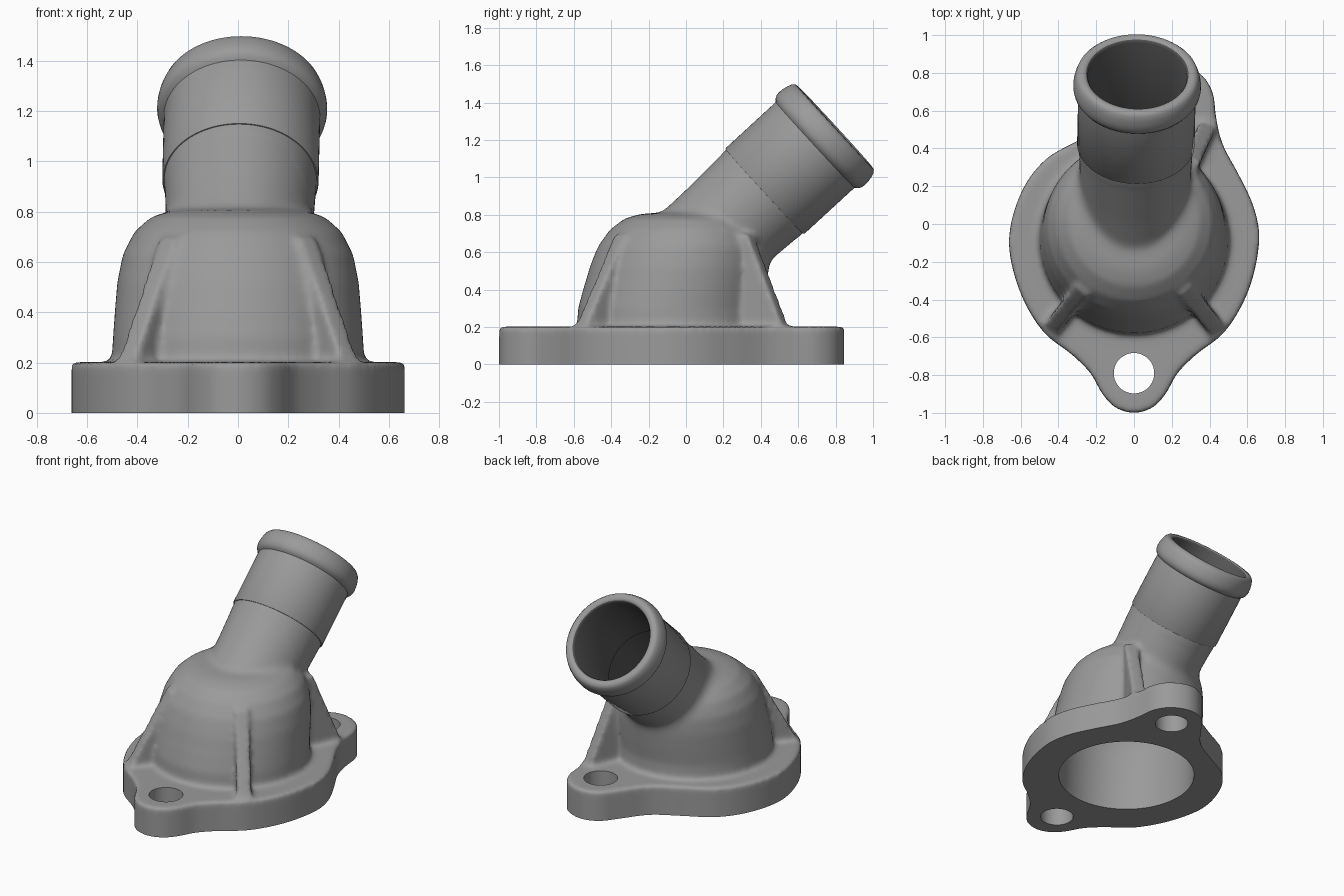
import bpy, bmesh, math
from mathutils import Matrix, Vector

if "Cube" in bpy.data.objects:
    bpy.data.objects.remove(bpy.data.objects["Cube"])


def paint(name, value):
    mat = bpy.data.materials.new(name)
    mat.diffuse_color = (value, value, value, 1)
    mat.use_nodes = True
    mat.node_tree.nodes["Principled BSDF"].inputs["Base Color"].default_value = mat.diffuse_color
    return mat


metal = paint("cast grey", 0.325)
dark = paint("dark bore grey", 0.09)

BODY_Y = -0.08
PIPE_END = Vector((0.018, 0.795, 1.27))
PIPE_DIR = (PIPE_END - Vector((0, -0.015, 0.525))).normalized()
PIPE = Matrix.Translation(PIPE_END) @ PIPE_DIR.to_track_quat('Z', 'Y').to_matrix().to_4x4()


def along_pipe(co):
    """Height along the pipe axis and distance from it."""
    p = PIPE.inverted() @ co
    return p.z, math.hypot(p.x, p.y)


def make(name, bm):
    bmesh.ops.recalc_face_normals(bm, faces=bm.faces[:])
    mesh = bpy.data.meshes.new(name)
    bm.to_mesh(mesh)
    bm.free()
    obj = bpy.data.objects.new(name, mesh)
    bpy.context.collection.objects.link(obj)
    return obj


def lathe(name, profile, matrix, ring=False, n=96):
    """Turn (radius, height) points; cap the ends, or join them into a ring."""
    bm = bmesh.new()
    rows = [[bm.verts.new(matrix @ Vector((r * math.cos(2 * math.pi * i / n),
                                           r * math.sin(2 * math.pi * i / n), z)))
             for i in range(n)] for r, z in profile]
    pairs = list(zip(rows, rows[1:]))
    if ring:
        pairs.append((rows[-1], rows[0]))
    else:
        bm.faces.new(rows[0])
        bm.faces.new(rows[-1])
    for a, b in pairs:
        for i in range(n):
            j = (i + 1) % n
            bm.faces.new((a[i], a[j], b[j], b[i]))
    return make(name, bm)


def prism(name, base, offset):
    """Sweep a flat outline along an offset."""
    bm = bmesh.new()
    a = [bm.verts.new(p) for p in base]
    b = [bm.verts.new(Vector(p) + offset) for p in base]
    bm.faces.new(a)
    bm.faces.new(b)
    for i in range(len(a)):
        j = (i + 1) % len(a)
        bm.faces.new((a[i], a[j], b[j], b[i]))
    return make(name, bm)


def modify(obj, kind, **settings):
    """Add a modifier and bake it into the mesh."""
    mod = obj.modifiers.new(kind, kind)
    for key, value in settings.items():
        setattr(mod, key, value)
    bpy.context.view_layer.update()
    dg = bpy.context.evaluated_depsgraph_get()
    mesh = bpy.data.meshes.new_from_object(obj.evaluated_get(dg))
    obj.modifiers.clear()
    obj.data = mesh


def combine(obj, other, operation):
    modify(obj, 'BOOLEAN', object=other, operation=operation, solver='EXACT')
    bpy.data.objects.remove(other)


def lean(obj):
    """Lean the upper dome backwards."""
    for v in obj.data.vertices:
        v.co.y += 0.2 * max(0, v.co.z - 0.3)


def rib(top, tip):
    """Tapered web from the dome shoulder down to the flange."""
    top, tip = Vector((*top, 0)), Vector((*tip, 0))
    out = (tip - top).normalized()
    side = Vector((-out.y, out.x, 0)) * 0.046
    inner = top - out * 0.14
    up = Vector((0, 0, 1))
    base = [inner + up * 0.1, tip + up * 0.1, tip + up * 0.21, top + up * 0.7, inner + up * 0.7]
    return prism("rib", [p - side for p in base], side * 2)


# Dome, lower pipe and ribs
body_frame = Matrix.Translation((0, BODY_Y, 0))
housing = lathe("housing", [(0.503, 0.08), (0.503, 0.2), (0.497, 0.3),
                            (0.49, 0.4), (0.48, 0.52), (0.458, 0.63), (0.412, 0.72),
                            (0.345, 0.78), (0.26, 0.807), (0.1, 0.812)], body_frame)
lean(housing)
combine(housing, lathe("pipe", [(0.29, -1.1), (0.292, -0.8), (0.304, -0.5), (0.304, -0.38)], PIPE),
        'UNION')
for top, tip in (((0.278, -0.355), (0.445, -0.565)),
                 ((-0.278, -0.355), (-0.445, -0.565)),
                 ((0.31, 0.345), (0.395, 0.53))):
    combine(housing, rib(top, tip), 'UNION')

# Flange with two bolt lugs, drawn as a smooth closed outline
pts = [(0, -1.0), (0.1, -0.97), (0.17, -0.895), (0.23, -0.79), (0.33, -0.69), (0.485, -0.565),
       (0.607, -0.35), (0.662, -0.1), (0.637, 0.08), (0.56, 0.25), (0.47, 0.42), (0.435, 0.56),
       (0.415, 0.7), (0.345, 0.80), (0.22, 0.847), (0.1, 0.81), (0.01, 0.7), (-0.11, 0.55),
       (-0.28, 0.45), (-0.47, 0.34), (-0.6, 0.16), (-0.662, -0.09), (-0.607, -0.35),
       (-0.485, -0.565), (-0.33, -0.69), (-0.23, -0.79), (-0.17, -0.895), (-0.1, -0.97)]
outline = []
for i in range(len(pts)):
    p0, p1, p2, p3 = (Vector((*pts[(i + k) % len(pts)], -0.06)) for k in (-1, 0, 1, 2))
    for k in range(5):
        t = k / 5
        outline.append(0.5 * (2 * p1 + (p2 - p0) * t + (2 * p0 - 5 * p1 + 4 * p2 - p3) * t * t
                              + (3 * p1 - p0 - 3 * p2 + p3) * t ** 3))
combine(housing, prism("flange", outline, Vector((0, 0, 0.262))), 'UNION')

# Blend everything like a casting, with a larger fillet where the pipe meets the dome
modify(housing, 'REMESH', mode='VOXEL', voxel_size=0.015)
modify(housing, 'SMOOTH', factor=0.5, iterations=10)
group = housing.vertex_groups.new(name="pipe_fillet")
for v in housing.data.vertices:
    s, r = along_pipe(v.co)
    near_rib = v.co.x > 0.22 and v.co.y > 0.2
    if v.co.z > 0.42 and s < -0.55 and not near_rib:
        weight = 1 - abs(r - 0.31) / 0.12
        if weight > 0:
            group.add([v.index], weight, 'REPLACE')
modify(housing, 'SMOOTH', factor=0.5, iterations=40, vertex_group="pipe_fillet")
housing.vertex_groups.clear()

# Hollow core: dome cavity, pipe bore, bolt holes and the flat underside
core = lathe("core", [(0.445, -0.05), (0.445, 0.4), (0.435, 0.5), (0.41, 0.6), (0.36, 0.69),
                      (0.27, 0.745), (0.1, 0.76)], body_frame)
lean(core)
combine(core, lathe("bore", [(0.27, -0.95), (0.27, 0.1)], PIPE), 'UNION')
for x, y in ((0, -0.79), (0.21, 0.635)):
    hole = lathe("bolt_hole", [(0.107, -0.05), (0.107, 0.3)], Matrix.Translation((x, y, 0)), n=48)
    combine(core, hole, 'UNION')
corners = [(-1.2, -1.2, -0.2), (1.2, -1.2, -0.2), (1.2, 1.2, -0.2), (-1.2, 1.2, -0.2)]
combine(core, prism("underside", corners, Vector((0, 0, 0.2))), 'UNION')
combine(housing, core, 'DIFFERENCE')

# Hose spout with a rounded retaining bead
spout = lathe("hose_spout", [(0.262, -0.51), (0.307, -0.51), (0.311, -0.505), (0.311, -0.142),
                             (0.324, -0.132), (0.334, -0.116), (0.338, -0.095), (0.337, -0.07),
                             (0.331, -0.04), (0.322, -0.014), (0.309, 0.0), (0.288, 0.003),
                             (0.271, -0.003), (0.262, -0.018)], PIPE, ring=True)

# Grey casting with a dark bore
for obj in (housing, spout):
    obj.data.materials.clear()
    obj.data.materials.append(metal)
    obj.data.materials.append(dark)
    for f in obj.data.polygons:
        s, r = along_pipe(f.center)
        facing_in = f.normal.dot(f.center - PIPE_END - PIPE_DIR * s) < 0
        f.material_index = int(-0.96 < s < -0.008 and r < 0.274 and facing_in
                               and abs(f.normal.dot(PIPE_DIR)) < 0.75)
    # Keep only the bore wall itself dark, not the dome cavity
    if obj is housing:
        for f in obj.data.polygons:
            if along_pipe(f.center)[1] < 0.262:
                f.material_index = 0
    bpy.ops.object.select_all(action='DESELECT')
    obj.select_set(True)
    bpy.context.view_layer.objects.active = obj
    bpy.ops.object.shade_smooth_by_angle(angle=math.radians(40))
